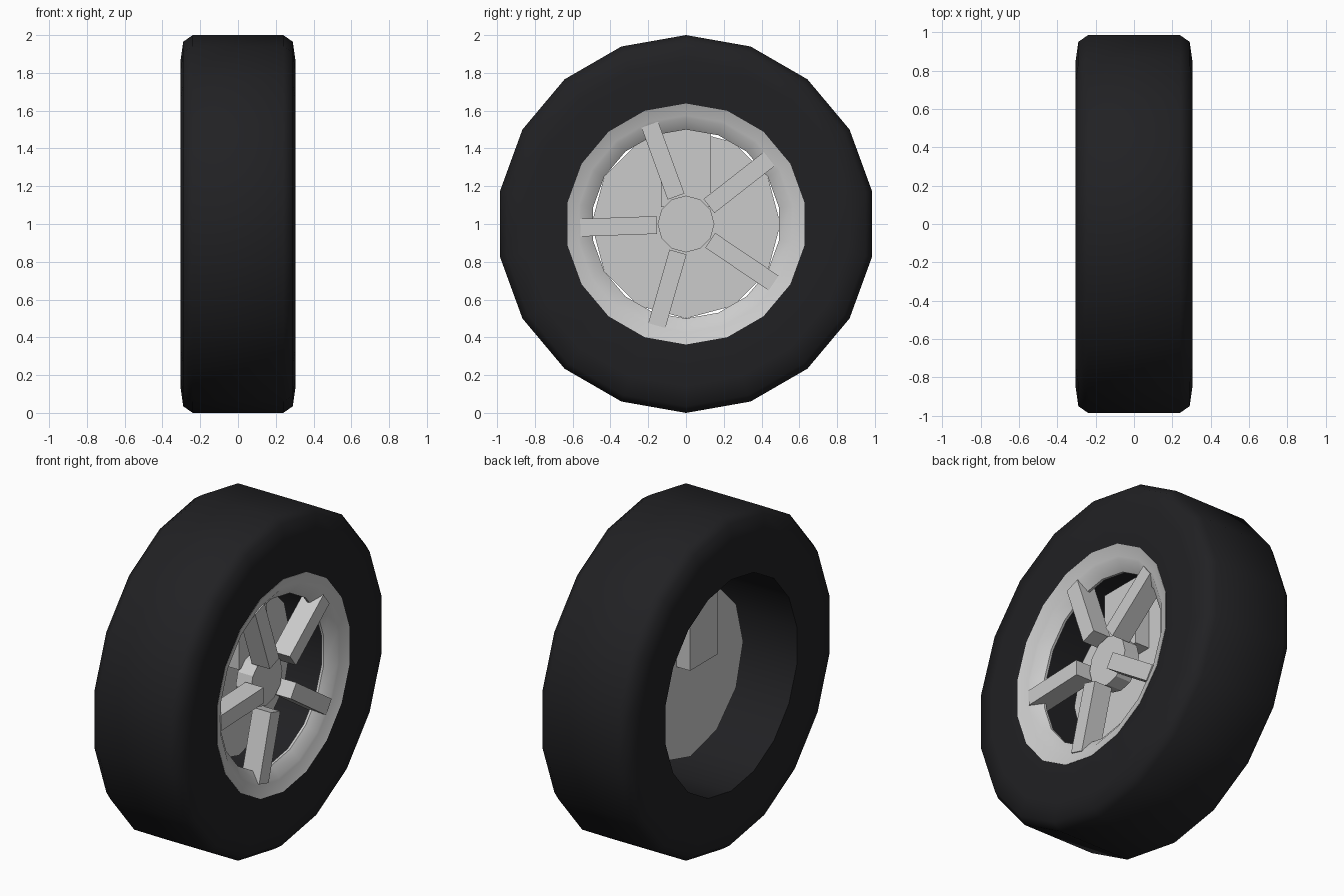
import bpy, bmesh, math
from mathutils import Matrix

if "Cube" in bpy.data.objects:
    bpy.data.objects.remove(bpy.data.objects["Cube"])


def finish(name, bm, smooth=None, mat=None):
    bmesh.ops.recalc_face_normals(bm, faces=bm.faces)
    me = bpy.data.meshes.new(name)
    bm.to_mesh(me)
    bm.free()
    ob = bpy.data.objects.new(name, me)
    bpy.context.collection.objects.link(ob)
    if mat:
        me.materials.append(mat)
    if smooth:
        bpy.ops.object.select_all(action='DESELECT')
        ob.select_set(True)
        bpy.context.view_layer.objects.active = ob
        bpy.ops.object.shade_smooth_by_angle(angle=math.radians(smooth))
    return ob


def point(x, r, a):
    # angle measured from the top, around the axle
    return (x, r * math.sin(a), 1 + r * math.cos(a))


def lathe(name, profile, sides, smooth=None, mat=None):
    # closed (x, radius) profile turned around the axle
    bm = bmesh.new()
    rings = [[bm.verts.new(point(x, r, 2 * math.pi * i / sides)) for x, r in profile]
             for i in range(sides)]
    n = len(profile)
    for i in range(sides):
        a, b = rings[i], rings[(i + 1) % sides]
        for j in range(n):
            k = (j + 1) % n
            bm.faces.new((a[j], a[k], b[k], b[j]))
    return finish(name, bm, smooth, mat)


def disc(name, x0, x1, radius, sides):
    bm = bmesh.new()
    lo, hi = [[bm.verts.new(point(x, radius, 2 * math.pi * i / sides)) for i in range(sides)]
              for x in (x0, x1)]
    bm.faces.new(lo)
    bm.faces.new(hi)
    for i in range(sides):
        k = (i + 1) % sides
        bm.faces.new((lo[i], lo[k], hi[k], hi[i]))
    return finish(name, bm)


def box(name, centre, size, turn=0.0):
    # box placed relative to the axle, then turned around it
    bm = bmesh.new()
    m = (Matrix.Translation((0, 0, 1)) @ Matrix.Rotation(-turn, 4, 'X')
         @ Matrix.Translation(centre) @ Matrix.Diagonal((*size, 1)))
    bmesh.ops.create_cube(bm, size=1, matrix=m)
    return finish(name, bm)


rubber = bpy.data.materials.new("black_rubber")
rubber.diffuse_color = (0.015, 0.015, 0.017, 1)
rubber.use_nodes = True
rubber.node_tree.nodes["Principled BSDF"].inputs["Base Color"].default_value = rubber.diffuse_color

# tyre
half = [(0.24, 1.0), (0.29, 0.965), (0.305, 0.86), (0.30, 0.635)]
lathe("tyre", half + [(-x, r) for x, r in reversed(half)], 18, 50, rubber)

# outer rim ring with stepped lip
lathe("rim", [(0.302, 0.638), (0.275, 0.575), (0.272, 0.56), (0.225, 0.50),
              (0.21, 0.50), (0.21, 0.638)], 18, 30)

# hub and five spokes
disc("hub", 0.09, 0.19, 0.15, 12)
for i in range(5):
    box(f"spoke_{i + 1}", (0.22, 0, 0.357), (0.12, 0.094, 0.405), math.radians(-20 + 72 * i))

# brake disc and caliper
disc("brake_disc", -0.03, 0.005, 0.50, 12)
box("brake_caliper", (-0.01, 0, 0.295), (0.22, 0.265, 0.41))
